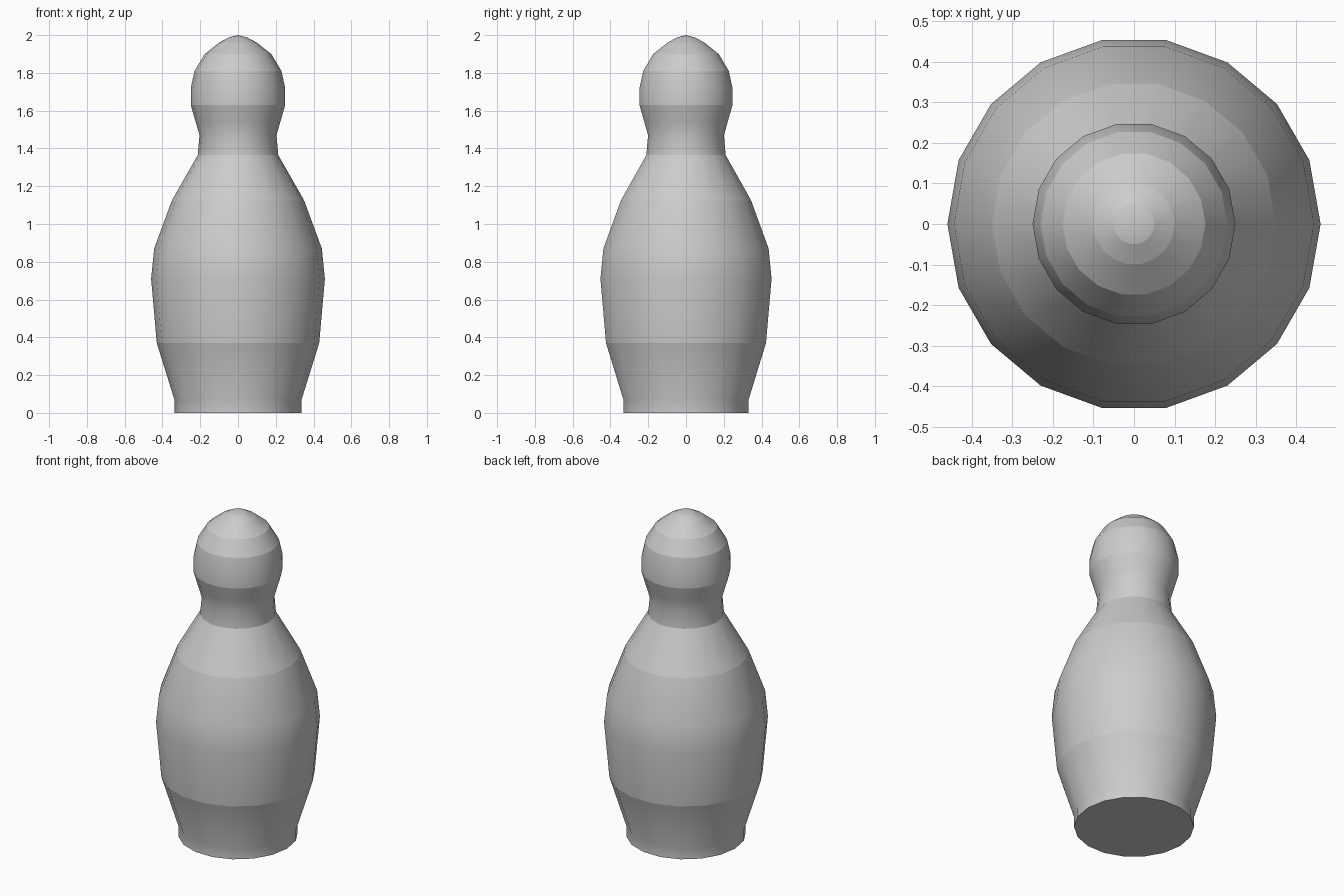
import bpy, bmesh
from math import cos, sin, pi

if "Cube" in bpy.data.objects:
    bpy.data.objects.remove(bpy.data.objects["Cube"])

SIDES = 18
# Profile rings: radius, height, hard shading edge
PROFILE = [
    (0.335, 0.0, True), (0.335, 0.065, False), (0.43, 0.37, True),
    (0.46, 0.71, False), (0.444, 0.87, False), (0.35, 1.125, True),
    (0.213, 1.365, True), (0.204, 1.47, False), (0.224, 1.54, True),
    (0.25, 1.63, True), (0.25, 1.72, False), (0.23, 1.81, True),
    (0.176, 1.90, True), (0.10, 1.96, True), (0.05, 1.987, True),
]

bm = bmesh.new()

# Rings of the lathed body
rings = []
for r, z, hard in PROFILE:
    rings.append([bm.verts.new((r * cos(2 * pi * i / SIDES),
                                r * sin(2 * pi * i / SIDES), z))
                  for i in range(SIDES)])

# Side walls
for a, b in zip(rings, rings[1:]):
    for i in range(SIDES):
        j = (i + 1) % SIDES
        bm.faces.new((a[i], a[j], b[j], b[i])).smooth = True

# Flat base and pointed crown
bm.faces.new(rings[0][::-1])
tip = bm.verts.new((0, 0, 2.0))
for i in range(SIDES):
    bm.faces.new((rings[-1][i], rings[-1][(i + 1) % SIDES], tip)).smooth = True

# Hard edges between the visible bands
for ring, (_, _, hard) in zip(rings, PROFILE):
    if hard:
        for i in range(SIDES):
            bm.edges.get((ring[i], ring[(i + 1) % SIDES])).smooth = False

mesh = bpy.data.meshes.new("bowling_pin")
bm.to_mesh(mesh)
bm.free()
pin = bpy.data.objects.new("bowling_pin", mesh)
bpy.context.collection.objects.link(pin)
